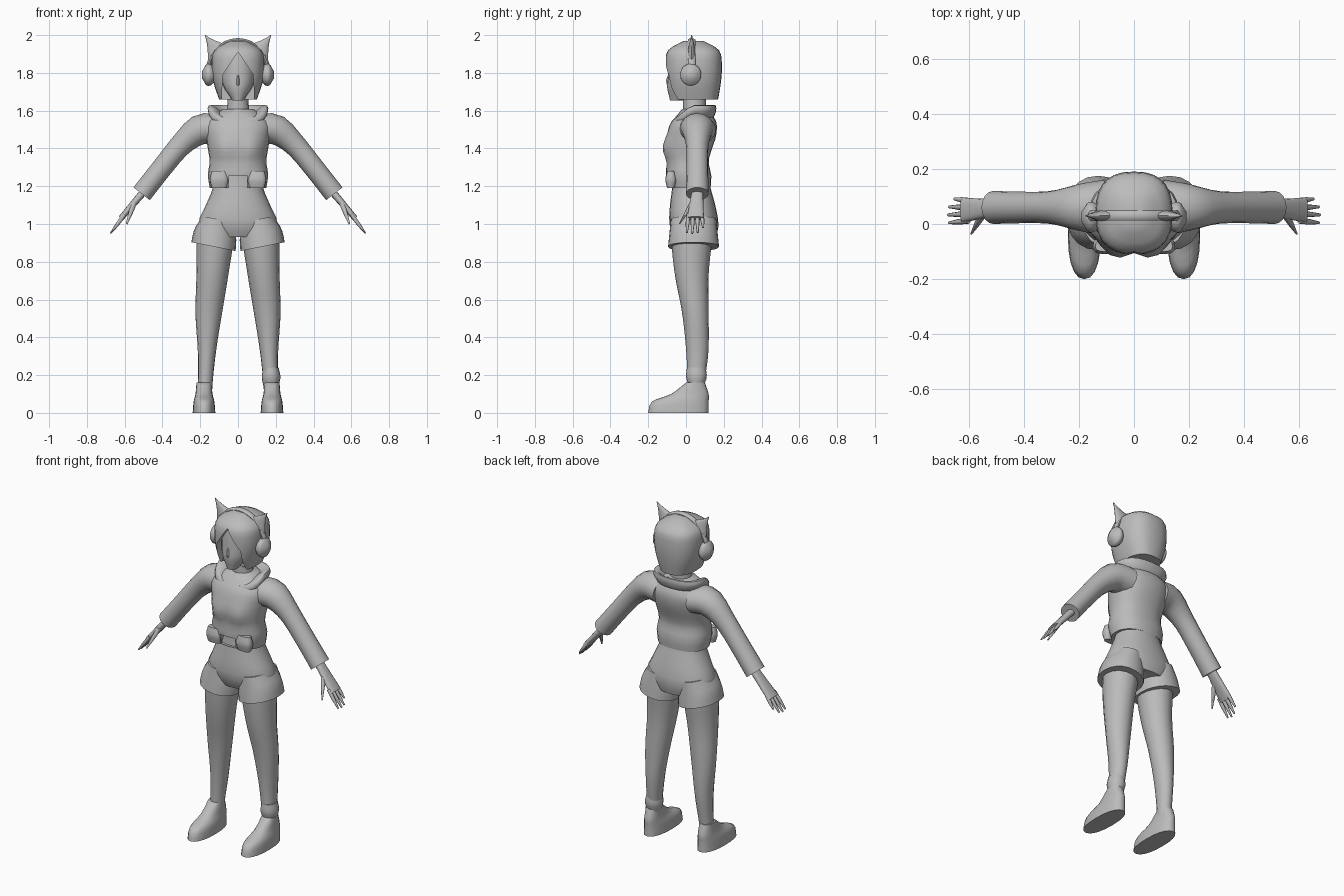
import bpy, bmesh, math
from math import cos, sin, pi

cube = bpy.data.objects.get("Cube")
if cube:
    bpy.data.objects.remove(cube, do_unlink=True)

grey = bpy.data.materials.new("plain grey")
grey.use_nodes = True
grey.diffuse_color = (.5, .5, .5, 1)
grey.node_tree.nodes["Principled BSDF"].inputs["Base Color"].default_value = grey.diffuse_color


def sample(profile, t):
    """Read a smooth curve through evenly spaced values; a single number is constant."""
    if isinstance(profile, (int, float)):
        return profile
    last = len(profile) - 1
    i = min(int(t * last), last - 1)
    f = t * last - i
    a, b, c, d = (profile[min(max(i + k, 0), last)] for k in (-1, 0, 1, 2))
    if last == 1:
        return b + (c - b) * f
    slope_in, slope_out = (c - a) / 2, (d - b) / 2
    bend = b - c
    return b + f * (slope_in + f * (-3 * bend - 2 * slope_in - slope_out
                                    + f * (2 * bend + slope_in + slope_out)))


def superpower(value, power):
    return math.copysign(abs(value) ** (2 / power), value)


def make_object(name, bm):
    bmesh.ops.recalc_face_normals(bm, faces=bm.faces)
    mesh = bpy.data.meshes.new(name)
    bm.to_mesh(mesh)
    bm.free()
    mesh.materials.append(grey)
    obj = bpy.data.objects.new(name, mesh)
    bpy.context.collection.objects.link(obj)
    return obj


def smooth(obj):
    bpy.ops.object.select_all(action="DESELECT")
    obj.select_set(True)
    bpy.context.view_layer.objects.active = obj
    bpy.ops.object.shade_smooth_by_angle(angle=math.radians(50))


def loft(name, z, width, depth, x=0, y=0, rings=10, sides=16, power=2,
         follow=False, mirror=False, move=None, drop=None):
    """Skin oval rings along a path; follow turns each ring across the path."""
    bm = bmesh.new()
    steps = [i / (rings - 1) for i in range(rings)]
    path = [(sample(x, t), sample(y, t), sample(z, t)) for t in steps]
    loops = []
    for n, t in enumerate(steps):
        px, py, pz = path[n]
        tilt = 0
        if follow:
            before, after = path[max(n - 1, 0)], path[min(n + 1, rings - 1)]
            tilt = math.atan2(before[0] - after[0], after[2] - before[2])
        loop = []
        for k in range(sides):
            p = 2 * pi * k / sides
            u = sample(width, t) * superpower(cos(p), power)
            v = sample(depth, t) * superpower(sin(p), power)
            loop.append(bm.verts.new((px + u * cos(tilt), py + v, pz + u * sin(tilt))))
        loops.append(loop)
    for low, high in zip(loops, loops[1:]):
        for k in range(sides):
            bm.faces.new((low[k - 1], low[k], high[k], high[k - 1]))
    bm.faces.new(loops[0])
    bm.faces.new(loops[-1])
    bmesh.ops.recalc_face_normals(bm, faces=bm.faces)
    if drop:
        doomed = [f for f in bm.faces if all(drop(v.co) for v in f.verts)]
        bmesh.ops.delete(bm, geom=doomed, context="FACES")
    if move:
        for v in bm.verts:
            move(v.co)
    obj = make_object(name, bm)
    smooth(obj)
    if mirror:
        obj.modifiers.new("mirror", "MIRROR")
    return obj


# Shoes, legs and the single slouched sock
loft("shoes", x=.18, y=(-.04, -.03, .02, .05), z=(0, .06, .1, .16),
     width=(.06, .055, .045, .04), depth=(.16, .15, .1, .05),
     sides=20, power=2.3, mirror=True)
loft("legs", x=(.12, .135, .155, .165, .175), y=(.03, .03, .05, .06, .05), z=(.95, .1),
     width=(.1, .085, .07, .047, .037), depth=(.11, .09, .07, .058, .04),
     rings=14, mirror=True)
loft("left_sock", x=.175, y=.055, z=(.14, .24), width=(.04, .05, .04),
     depth=(.04, .055, .05), rings=6)


# Waist and shorts
def raise_outer_hem(co):
    co.z += (co.x - .13) * .2


loft("waist_and_hips", y=(.05, .02), z=(.93, 1, 1.1, 1.2, 1.3),
     width=(.15, .21, .17, .13, .12), depth=(.11, .13, .12, .1, .09), sides=24, power=2.2)
loft("shorts_legs", x=(.11, .13), y=.04, z=(1.03, .88), width=(.08, .11, .117),
     depth=(.12, .135), rings=6, sides=20, power=2.2, mirror=True, move=raise_outer_hem)


# Cropped jacket with bust, split hem and pockets
def bust(co):
    if co.y < 0:
        side, rise = (abs(co.x) - .07) / .05, (co.z - 1.4) / .06
        co.y -= .03 * math.exp(-side * side - rise * rise)


def hem_split(co):
    return abs(co.x) < .06 and co.y < 0 and co.z < 1.28


loft("jacket", y=(.02, .01, .03, .05), z=(1.19, 1.61),
     width=(.15, .16, .15, .16, .17, .17, .08), depth=(.11, .12, .11, .12, .13, .12, .07),
     rings=14, sides=24, power=2.3, move=bust, drop=hem_split)
loft("jacket_pockets", x=.1, y=-.08, z=(1.19, 1.28), width=(.04, .05, .04),
     depth=(.02, .03, .02), rings=6, power=3, mirror=True)


# Folded hood, sloping down towards the chest
def slope(co):
    co.z -= max(.03 - co.y, 0) * .8


loft("hood_collar", y=.045, z=(1.56, 1.6, 1.63, 1.61, 1.57),
     width=(.13, .16, .15, .11, .07), depth=(.1, .115, .11, .09, .07),
     sides=24, power=2.4, move=slope)

# Sleeves and hands
loft("sleeves", x=(.11, .2, .3, .4, .51), y=.06, z=(1.5, 1.5, 1.42, 1.3, 1.16),
     width=(.08, .08, .06, .055, .055), depth=(.1, .085, .06, .057, .06),
     rings=12, follow=True, mirror=True)
loft("palms", x=(.5, .62), y=(.06, .05), z=(1.17, 1.03), width=(.02, .015),
     depth=(.03, .045), rings=5, power=2.5, follow=True, mirror=True)
lengths = {"index": .95, "middle": 1, "ring": .95, "little": .7}
for i, (finger, reach) in enumerate(lengths.items()):
    root = .012 + .024 * i
    loft(finger + "_fingers", x=(.6, .6 + .075 * reach), y=(root, root * 1.2 - .01),
         z=(1.05, 1.05 - .1 * reach), width=(.01, .01, .004), depth=(.011, .01, .005),
         rings=5, sides=8, follow=True, mirror=True)
loft("thumbs", x=(.55, .59), y=(.035, -.035), z=(1.11, 1), width=(.014, .011, .004),
     depth=(.018, .011, .004), rings=5, sides=8, follow=True, mirror=True)

# Neck and face
loft("neck", y=.045, z=(1.54, 1.6, 1.72), width=(.08, .06, .05), depth=.06, rings=7)
loft("face", y=(-.05, -.01, 0, 0, 0), z=(1.655, 1.92), width=(.03, .075, .09, .09, .08),
     depth=(.035, .09, .095, .09, .08), sides=20)
loft("nose", y=-.09, z=(1.73, 1.79), width=(.01, .01, .005), depth=(.01, .016, .005),
     rings=5, sides=8)

# Bobbed hair with a pointed opening cut for the face
hair = loft("hair", y=.04, z=(1.66, 1.75, 1.84, 1.92, 1.97),
            width=(.1, .13, .14, .125, .04), depth=(.13, .145, .15, .135, .05),
            rings=13, sides=28, power=2.5)
bm = bmesh.new()
outline = [(0, 1.91), (.08, 1.79), (.09, 1.6), (-.09, 1.6), (-.08, 1.79)]
front = bm.faces.new([bm.verts.new((x, -.3, z)) for x, z in outline])
for part in bmesh.ops.extrude_face_region(bm, geom=[front], use_keep_orig=True)["geom"]:
    if isinstance(part, bmesh.types.BMVert):
        part.co.y = -.02
cutter = make_object("hair_cutter", bm)
cutter.hide_render = True
cut = hair.modifiers.new("face_opening", "BOOLEAN")
cut.operation, cut.object, cut.solver = "DIFFERENCE", cutter, "EXACT"
bpy.ops.object.modifier_apply(modifier=cut.name)
bpy.data.objects.remove(cutter, do_unlink=True)
smooth(hair)

# Headphones with pointed animal ears
arc = [pi * i / 20 for i in range(21)]
loft("headband", x=[.16 * cos(t) for t in arc], y=.03, z=[1.8 + .172 * sin(t) for t in arc],
     width=.012, depth=.02, rings=25, sides=10, follow=True)
loft("ear_cups", x=(.125, .19), y=.025, z=1.79, width=(.04, .057, .055, .02),
     depth=(.04, .055, .053, .02), rings=8, sides=18, follow=True, mirror=True)
loft("pointed_ears", x=(.1, .175), y=.03, z=(1.9, 2), width=(.07, .03, .002),
     depth=(.024, .002), rings=7, sides=12, follow=True, mirror=True)
